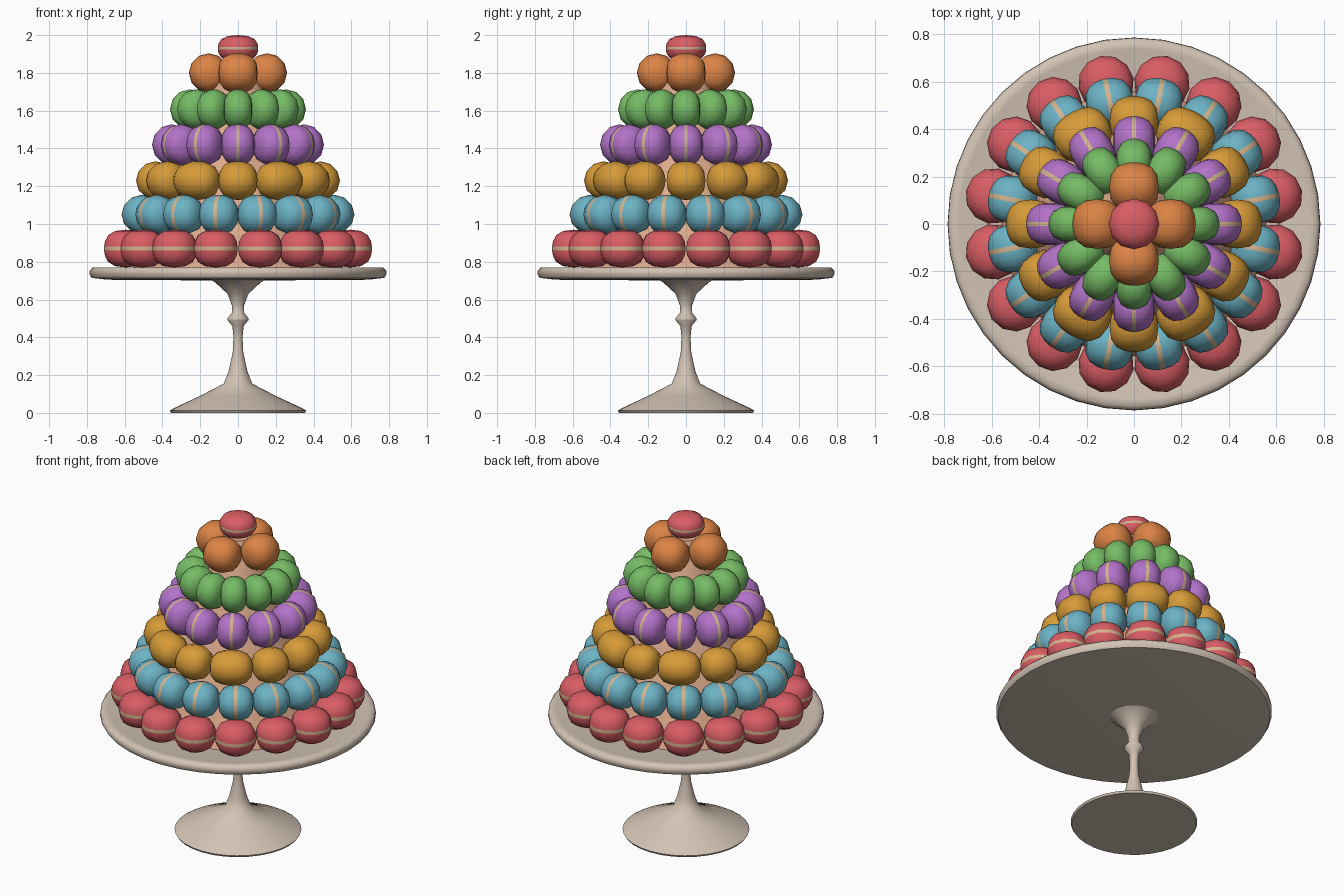
import bpy, bmesh, math
from mathutils import Matrix

cube = bpy.data.objects.get("Cube")
if cube:
    bpy.data.objects.remove(cube, do_unlink=True)


def material(name, r, g, b):
    m = bpy.data.materials.new(name)
    m.use_nodes = True
    m.diffuse_color = (r, g, b, 1)
    m.node_tree.nodes["Principled BSDF"].inputs["Base Color"].default_value = (r, g, b, 1)
    return m


cream = material("cream ceramic", 0.65, 0.55, 0.46)
peach = material("peach cone", 0.72, 0.40, 0.26)
filling = material("tan filling", 0.66, 0.46, 0.27)
red = material("red shell", 0.70, 0.11, 0.13)
blue = material("blue shell", 0.15, 0.45, 0.56)
gold = material("gold shell", 0.68, 0.33, 0.04)
purple = material("purple shell", 0.45, 0.17, 0.58)
green = material("green shell", 0.18, 0.50, 0.13)
orange = material("orange shell", 0.72, 0.23, 0.06)


def lathe(bm, profile, sides, matrix=Matrix(), band=None):
    """Spin a (radius, height) profile; the band segment gets the second material."""
    rings = []
    for r, z in profile:
        rings.append([bm.verts.new(matrix @ Matrix.Rotation(math.tau * i / sides, 4, 'Z')
                                   @ Matrix.Translation((r, 0, z)).to_translation())
                      for i in range(sides)])
    for s, (low, high) in enumerate(zip(rings, rings[1:])):
        for i in range(sides):
            j = (i + 1) % sides
            f = bm.faces.new((low[i], low[j], high[j], high[i]))
            f.material_index = 1 if s == band else 0


def finish(bm, name, mats, angle=40):
    bmesh.ops.remove_doubles(bm, verts=bm.verts, dist=1e-5)
    bmesh.ops.recalc_face_normals(bm, faces=bm.faces)
    mesh = bpy.data.meshes.new(name)
    bm.to_mesh(mesh)
    bm.free()
    for m in mats:
        mesh.materials.append(m)
    mesh.polygons.foreach_set("use_smooth", [True] * len(mesh.polygons))
    mesh.set_sharp_from_angle(angle=math.radians(angle))
    ob = bpy.data.objects.new(name, mesh)
    bpy.context.scene.collection.objects.link(ob)
    return ob


# Unit biscuit: two domed shells around a thin flush filling
dome = [(0, 1), (0.5, 0.93), (0.82, 0.7), (0.96, 0.38), (1, 0.1)]
biscuit = [(r, -z) for r, z in dome] + dome[::-1]


def tier(name, shell, count, ring, z, size, upright=True, offset=0.0, filled=True, wide=1.0):
    """Ring of biscuits; size = radial, tangential and vertical half extents."""
    bm = bmesh.new()
    for k in range(count):
        a = math.tau * (k + offset) / count
        s = list(size)
        if 0.8 < abs(math.sin(a)) < 0.95:
            s[1] *= wide
        place = (Matrix.Rotation(a, 4, 'Z') @ Matrix.Translation((ring, 0, z))
                 @ Matrix.Diagonal((*s, 1)))
        if upright:
            place = place @ Matrix.Rotation(math.pi / 2, 4, 'X')
        lathe(bm, biscuit, 12, place, len(dome) - 1 if filled else None)
    finish(bm, name, [shell, filling])


# Cake stand: foot and stem, then the plate
bm = bmesh.new()
lathe(bm, [(0, 0), (0.355, 0), (0.362, 0.012), (0.34, 0.025), (0.2, 0.09), (0.075, 0.155),
           (0.05, 0.22), (0.028, 0.32), (0.024, 0.4), (0.03, 0.46), (0.055, 0.49),
           (0.056, 0.5), (0.033, 0.53), (0.033, 0.57), (0.055, 0.63), (0.12, 0.69),
           (0.145, 0.705), (0, 0.72)], 32)
finish(bm, "stand_foot_and_stem", [cream], 45)

bm = bmesh.new()
lathe(bm, [(0, 0.7), (0.69, 0.705), (0.775, 0.715), (0.787, 0.735), (0.785, 0.755),
           (0.77, 0.77), (0.74, 0.77), (0.72, 0.765), (0, 0.765)], 40)
finish(bm, "stand_plate", [cream], 50)

# Inner cone that carries the biscuits
bm = bmesh.new()
lathe(bm, [(0, 0.76), (0.56, 0.76), (0.08, 1.86), (0, 1.86)], 32)
finish(bm, "inner_cone", [peach])

# Tiers from bottom to top
tier("red_tier", red, 16, 0.605, 0.87, (0.118, 0.118, 0.1), upright=False, offset=0.5)
tier("blue_tier", blue, 16, 0.52, 1.05, (0.105, 0.102, 0.104), offset=0.5)
tier("gold_tier", gold, 12, 0.435, 1.23, (0.105, 0.103, 0.102), filled=False, wide=1.2)
tier("purple_tier", purple, 12, 0.35, 1.42, (0.105, 0.09, 0.108))
tier("green_tier", green, 12, 0.255, 1.607, (0.105, 0.077, 0.106), filled=False)
tier("orange_tier", orange, 4, 0.155, 1.8, (0.105, 0.105, 0.104), filled=False)
tier("top_biscuit", red, 1, 0, 1.93, (0.107, 0.107, 0.07), upright=False)
